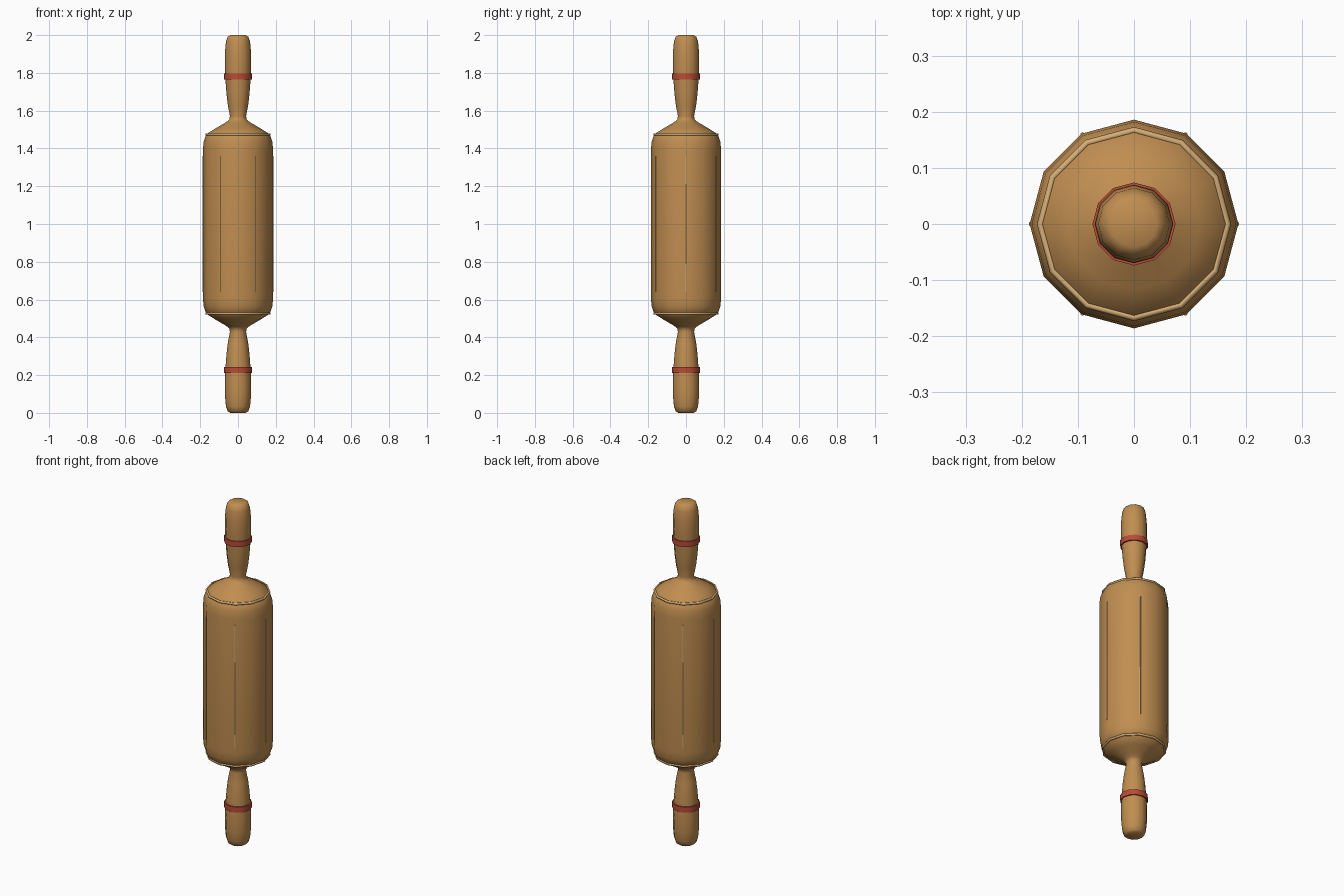
import bpy, bmesh, math

if "Cube" in bpy.data.objects:
    bpy.data.objects.remove(bpy.data.objects["Cube"])

def mat(name, rgb):
    m = bpy.data.materials.new(name)
    m.diffuse_color = (*rgb, 1)
    m.use_nodes = True
    m.node_tree.nodes["Principled BSDF"].inputs["Base Color"].default_value = m.diffuse_color
    return m

wood = mat("warm wood", (0.53, 0.27, 0.082))
pale = mat("pale wood", (0.66, 0.42, 0.18))
red = mat("red paint", (0.49, 0.07, 0.035))
N = 12

def finish(name, bm, material, angle):
    bmesh.ops.recalc_face_normals(bm, faces=bm.faces)
    me = bpy.data.meshes.new(name)
    bm.to_mesh(me)
    bm.free()
    me.materials.append(material)
    ob = bpy.data.objects.new(name, me)
    bpy.context.collection.objects.link(ob)
    bpy.ops.object.select_all(action='DESELECT')
    ob.select_set(True)
    bpy.context.view_layer.objects.active = ob
    bpy.ops.object.shade_smooth_by_angle(angle=math.radians(angle))
    return ob

def lathe(name, profile, material, closed=False, angle=65):
    """Turn a (radius, z) profile into a 12-sided solid; closed makes a hoop."""
    bm = bmesh.new()
    rings = [[bm.verts.new((r * math.cos(2 * math.pi * i / N),
                            r * math.sin(2 * math.pi * i / N), z))
              for i in range(N)] for r, z in profile]
    pairs = list(zip(rings, rings[1:]))
    if closed:
        pairs.append((rings[-1], rings[0]))
    else:
        bm.faces.new(rings[0])
        bm.faces.new(rings[-1])
    for a, b in pairs:
        for i in range(N):
            j = (i + 1) % N
            bm.faces.new((a[i], a[j], b[j], b[i]))
    return finish(name, bm, material, angle)

def mirrored(profile):
    return [(r, 2 - z) for r, z in profile]

# Barrel, necks and handles turned from one piece
half = [(0.186, 1.39), (0.182, 1.435), (0.168, 1.475), (0.118, 1.507),
        (0.075, 1.532), (0.054, 1.545), (0.045, 1.555), (0.043, 1.572),
        (0.054, 1.63), (0.061, 1.69), (0.067, 1.77), (0.070, 1.84),
        (0.069, 1.91), (0.064, 1.965), (0.055, 1.991), (0.041, 2.0)]
lathe("pin_body", mirrored(half)[::-1] + half, wood)

# Painted bands and pale rounded shoulder beads at both ends
bead = [(0.167 + 0.006 * math.cos(i * math.pi / 3),
         1.474 + 0.007 * math.sin(i * math.pi / 3)) for i in range(6)]
for end, f, z in (("upper", lambda p: p, 1.780), ("lower", mirrored, 0.227)):
    band = [(0.06, z - 0.016), (0.074, z - 0.016),
            (0.074, z + 0.016), (0.06, z + 0.016)]
    lathe(end + "_band", band, red, True, 40)
    lathe(end + "_shoulder_bead", f(bead), pale, True)

# Six thin lengthwise beads on alternate barrel edges
for k in range(6):
    a = k * math.pi / 3
    bm = bmesh.new()
    bmesh.ops.create_cone(bm, cap_ends=True, segments=6, radius1=0.0045,
                          radius2=0.0045, depth=0.72)
    for v in bm.verts:
        v.co.x += 0.1835 * math.cos(a)
        v.co.y += 0.1835 * math.sin(a)
        v.co.z += 1
    finish("barrel_line_%d" % (k + 1), bm, pale, 65)
